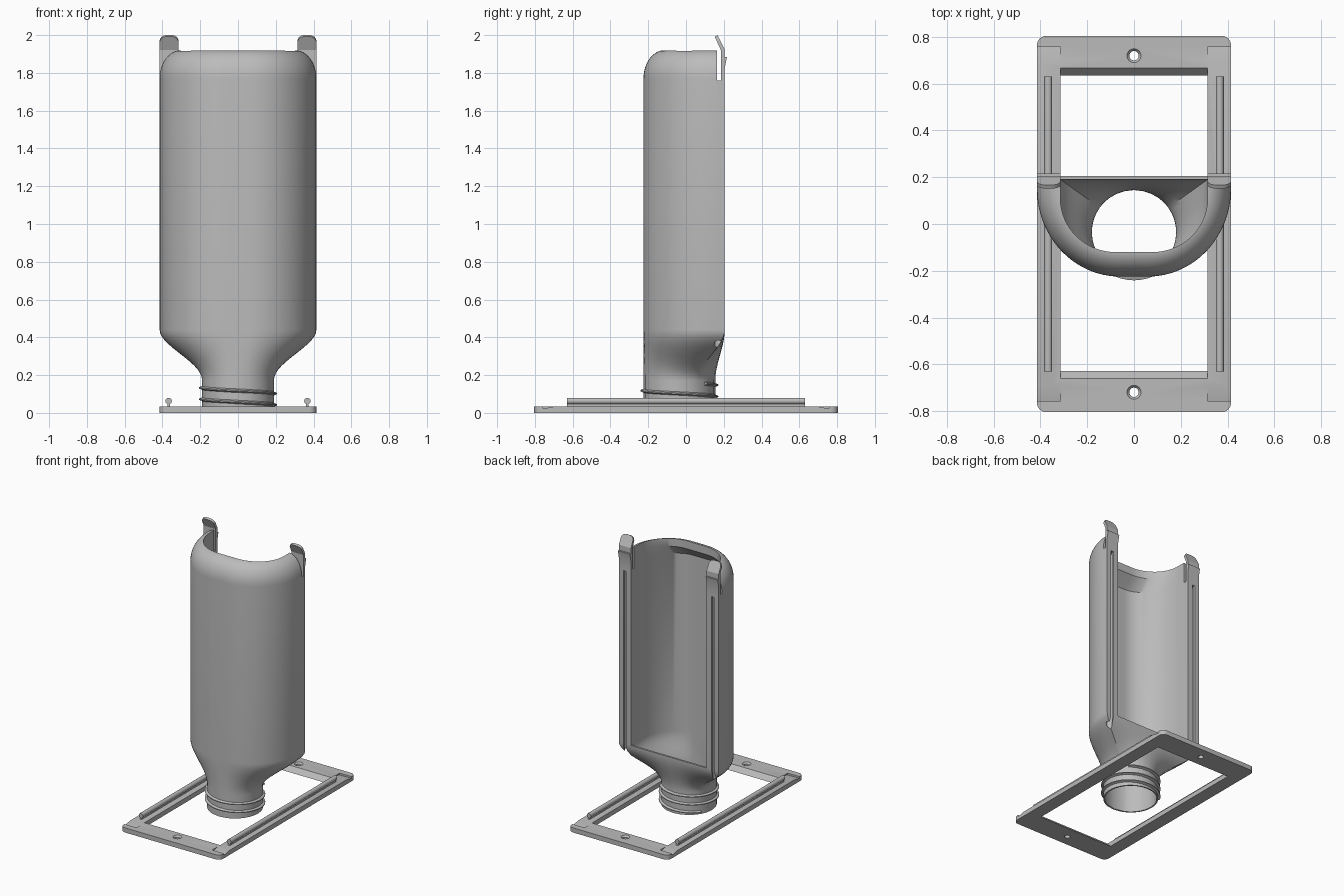
import bpy, bmesh
from math import sin, cos, pi, atan2, sqrt
from mathutils import Vector

if "Cube" in bpy.data.objects:
    bpy.data.objects.remove(bpy.data.objects["Cube"], do_unlink=True)

grey = bpy.data.materials.new("matte_grey")
grey.use_nodes = True
COLOUR = (0.5, 0.5, 0.5, 1)
grey.diffuse_color = COLOUR
grey.node_tree.nodes["Principled BSDF"].inputs["Base Color"].default_value = COLOUR

NECK_Y = -0.035


def finish(name, bm):
    bmesh.ops.recalc_face_normals(bm, faces=bm.faces)
    mesh = bpy.data.meshes.new(name)
    bm.to_mesh(mesh)
    bm.free()
    mesh.materials.append(grey)
    obj = bpy.data.objects.new(name, mesh)
    bpy.context.collection.objects.link(obj)
    return obj


def loft(name, rings):
    """Skin a list of closed rings and cap both ends."""
    bm = bmesh.new()
    rows = [[bm.verts.new(p) for p in ring] for ring in rings]
    n = len(rows[0])
    for a, b in zip(rows, rows[1:]):
        for i in range(n):
            j = (i + 1) % n
            bm.faces.new((a[i], a[j], b[j], b[i]))
    bm.faces.new(rows[0])
    bm.faces.new(rows[-1])
    return finish(name, bm)


def prism_x(name, profile, x0, x1):
    return loft(name, [[(x, y, z) for y, z in profile] for x in (x0, x1)])


def box(name, lo, hi):
    return prism_x(name, [(lo[1], lo[2]), (hi[1], lo[2]), (hi[1], hi[2]), (lo[1], hi[2])], lo[0], hi[0])


def tube(name, x, y, z0, z1, r0, r1, n=24):
    return loft(name, [[(x + r * cos(2 * pi * i / n), y + r * sin(2 * pi * i / n), z) for i in range(n)]
                       for z, r in ((z0, r0), (z1, r1))])


def cut(obj, cutters):
    for c in cutters:
        c.hide_render = True
        mod = obj.modifiers.new("cut", "BOOLEAN")
        mod.operation, mod.solver, mod.object = "DIFFERENCE", "EXACT", c
        bpy.context.view_layer.objects.active = obj
        bpy.ops.object.modifier_apply(modifier=mod.name)
        bpy.data.objects.remove(c, do_unlink=True)


def smooth(obj, angle=0.6):
    bpy.ops.object.select_all(action="DESELECT")
    obj.select_set(True)
    bpy.context.view_layer.objects.active = obj
    bpy.ops.object.shade_smooth_by_angle(angle=angle)


def section(z, s, hw, yf, yb, flat, yc, r):
    """Flat-backed oval blended towards the round neck (s = 0 is the neck)."""
    steps = 16
    half = [(hw * k / 6, yb) for k in range(1, 6)]
    half += [(hw, yb), (hw, (yb + yc) / 2)]
    for k in range(steps + 1):
        a = pi / 2 * k / steps
        half.append((flat + (hw - flat) * cos(a), yc - (yc - yf) * sin(a)))
    pts = [(0, yb)] + half + [(0, yf)] + [(-x, y) for x, y in reversed(half)]
    ring = []
    for x, y in pts:
        a = atan2(y - NECK_Y, x)
        ring.append((s * x + (1 - s) * r * cos(a),
                     s * y + (1 - s) * (NECK_Y + r * sin(a)), z))
    return ring


def ease(t):
    return t * t * (3 - 2 * t)


SHOULDER = [(0.17 + 0.27 * k / 14, ease(k / 14)) for k in range(15)]

# Bottle body: neck, shoulder, straight wall, rounded top
outer = [(0, 0, 0)] + [(z, s, 0) for z, s in SHOULDER]
outer += [(1.77 + 0.15 * sin(a), 1, 0.11 * (1 - cos(a))) for a in [pi / 2 * k / 12 for k in range(13)]]
body = loft("bottle_body", [section(z, s, 0.415 - d, -0.225 + d, 0.205, 0.06, 0.15, 0.19)
                            for z, s, d in outer])

# Hollow interior, open through the back and the top
inner = [section(-0.02, 0, 0.315, -0.2, 0.19, 0.08, 0.11, 0.18)]
inner += [section(z, s, 0.315, -0.2, 0.19, 0.08, 0.11, 0.18) for z, s in SHOULDER]
inner += [section(z, 1, 0.315, yf, 0.3, 0.08, 0.11, 0.18)
          for z, yf in ((0.441, -0.2), (1.78, -0.2), (1.86, -0.12), (2.1, -0.12))]
cutters = [loft("cavity_cutter", inner),
           box("notch_cutter", (-0.6, 0.165, 1.76), (0.6, 0.4, 2.1))]

# Keyhole grooves down the back edges
for side in (-1, 1):
    x = side * 0.367
    cutters.append(box("groove_cutter", (x - 0.011, 0.17, 0.2), (x + 0.011, 0.25, 1.74)))
    cutters.append(tube("groove_cutter", x, 0.17, 0.2, 1.74, 0.021, 0.021))
cut(body, cutters)
smooth(body)

# Screw thread around the neck
rings = []
TURNS, PER = 2.3, 48
for k in range(int(TURNS * PER) + 1):
    a = pi / 4 + 2 * pi * k / PER
    z = 0.155 - 0.06 * k / PER
    rings.append([(r * cos(a), NECK_Y + r * sin(a), z + dz)
                  for r, dz in ((0.186, -0.011), (0.206, -0.003), (0.206, 0.003), (0.186, 0.011))])
smooth(loft("neck_thread", rings))

# Spring clips with bent rounded tips and a small catch
CLIP = [(0.185, 1.76), (0.205, 1.76), (0.205, 1.825), (0.217, 1.885), (0.205, 1.885),
        (0.205, 1.925), (0.167, 2.0), (0.152, 1.992), (0.185, 1.92)]
for side, label in ((-1, "right"), (1, "left")):
    clip = prism_x(label + "_clip", CLIP, side * 0.315, side * 0.415)
    bm = bmesh.new()
    bm.from_mesh(clip.data)
    tips = [e for e in bm.edges if all(v.co.z > 1.98 for v in e.verts)
            and abs(e.verts[0].co.x - e.verts[1].co.x) < 0.001]
    bmesh.ops.bevel(bm, geom=tips, offset=0.035, segments=6, profile=0.5, affect="EDGES")
    bm.to_mesh(clip.data)
    bm.free()
    smooth(clip, 0.4)

# Base frame with rounded corners
corners = []
for cx, cy, start in ((1, 1, 0), (-1, 1, 1), (-1, -1, 2), (1, -1, 3)):
    for k in range(7):
        a = pi / 2 * (start + k / 6)
        corners.append((cx * 0.375 + 0.04 * cos(a), cy * 0.765 + 0.04 * sin(a)))
frame = loft("base_frame", [[(x, y, z) for x, y in corners] for z in (0, 0.035)])

# Window with sloped ends, corner ramps and screw holes
cutters = [prism_x("window_cutter", [(-0.62, -0.01), (0.625, -0.01), (0.68, 0.05), (-0.675, 0.05)],
                   -0.315, 0.315)]
for sy in (-1, 1):
    cutters.append(tube("hole_cutter", 0, sy * 0.72, -0.01, 0.05, 0.02, 0.02))
    cutters.append(tube("sink_cutter", 0, sy * 0.72, 0.02, 0.04, 0.018, 0.034))
    for sx in (-1, 1):
        ramp = [(sy * 0.69, 0.0355), (sy * 0.757, 0.022), (sy * 0.757, 0.06), (sy * 0.69, 0.06)]
        cutters.append(prism_x("ramp_cutter", ramp, sx * 0.315, sx * 0.45))
cut(frame, cutters)
smooth(frame, 0.5)

# Sliding rails: narrow stem with a round bead
for side, label in ((-1, "right"), (1, "left")):
    x = side * 0.367
    outline = [(x - 0.007, 0.03), (x + 0.007, 0.03)]
    for k in range(15):
        a = -pi / 2 + 0.43 + (2 * pi - 0.86) * k / 14
        outline.append((x + 0.017 * cos(a), 0.063 + 0.017 * sin(a)))
    rail = loft(label + "_rail", [[(px, y, pz) for px, pz in outline] for y in (-0.63, 0.63)])
    smooth(rail)
